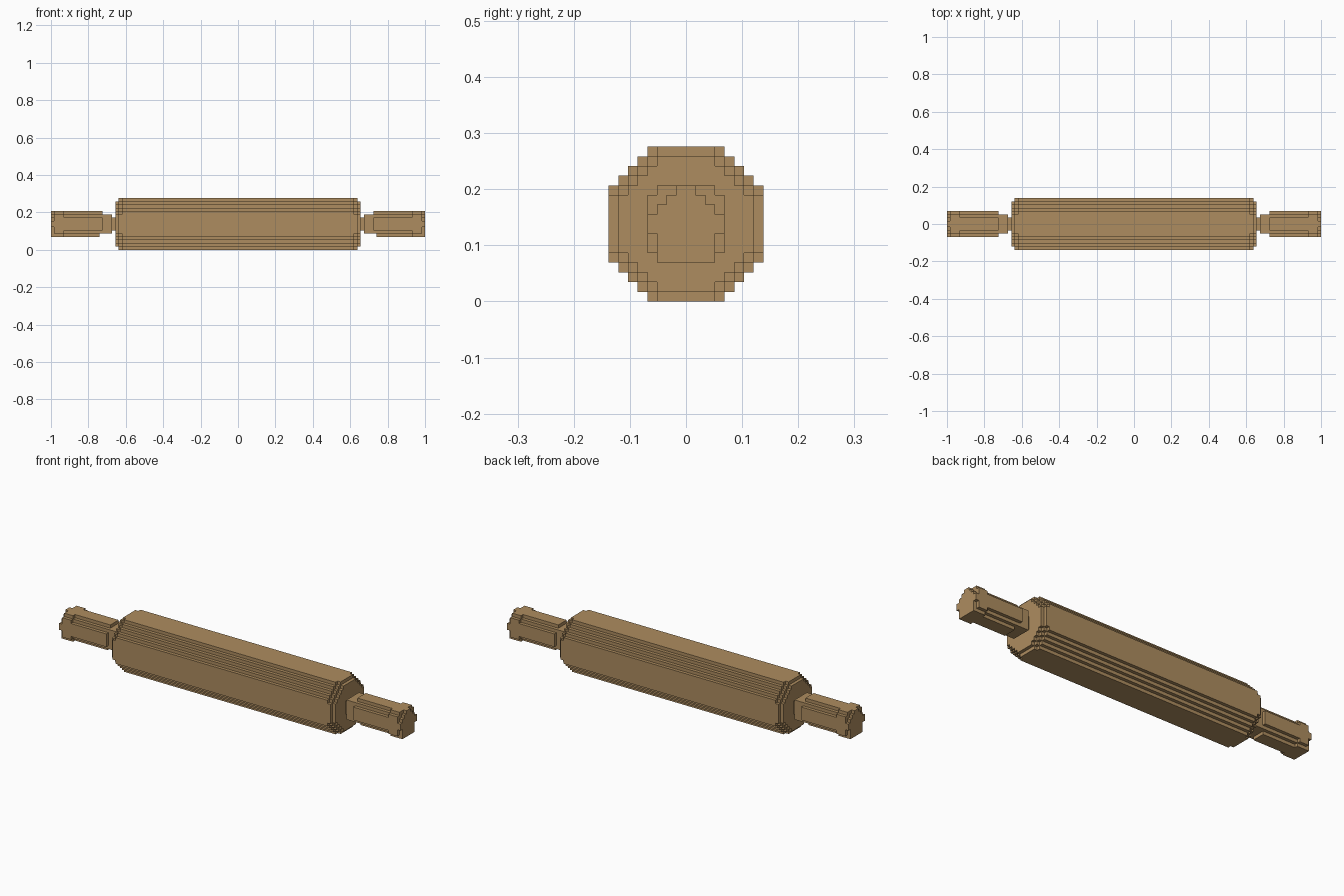
import bpy, bmesh

if "Cube" in bpy.data.objects:
    bpy.data.objects.remove(bpy.data.objects["Cube"])

U = 2 / 116          # size of one block
CZ = 8 * U           # height of the pin axis

wood = bpy.data.materials.new("warm wood")
wood.diffuse_color = (0.42, 0.265, 0.115, 1)
wood.use_nodes = True
wood.node_tree.nodes["Principled BSDF"].inputs["Base Color"].default_value = wood.diffuse_color


def dist(k):
    """Block index counted outward from the axis."""
    return k if k >= 0 else -k - 1


def section(limit, diag):
    """Blocky octagon: square of half-width limit with stepped corners."""
    r = range(-limit, limit)
    return {(j, k) for j in r for k in r if dist(j) + dist(k) <= diag}


def build(name, slices):
    """Slices are (x start, x end, cells); only exposed faces are made."""
    bm = bmesh.new()
    verts = {}

    def face(*pts):
        vs = []
        for p in pts:
            if p not in verts:
                verts[p] = bm.verts.new((p[0] * U, p[1] * U, p[2] * U + CZ))
            vs.append(verts[p])
        bm.faces.new(vs)

    for i, (a, b, cells) in enumerate(slices):
        before = slices[i - 1][2] if i else set()
        after = slices[i + 1][2] if i + 1 < len(slices) else set()
        for j, k in cells:
            J, K = j + 1, k + 1
            if (j, k) not in before:
                face((a, j, k), (a, j, K), (a, J, K), (a, J, k))
            if (j, k) not in after:
                face((b, j, k), (b, J, k), (b, J, K), (b, j, K))
            if (j - 1, k) not in cells:
                face((a, j, k), (b, j, k), (b, j, K), (a, j, K))
            if (J, k) not in cells:
                face((a, J, k), (a, J, K), (b, J, K), (b, J, k))
            if (j, k - 1) not in cells:
                face((a, j, k), (a, J, k), (b, J, k), (b, j, k))
            if (j, K) not in cells:
                face((a, j, K), (b, j, K), (b, J, K), (a, J, K))
    me = bpy.data.meshes.new(name)
    bm.to_mesh(me)
    bm.free()
    me.materials.append(wood)
    bpy.context.collection.objects.link(bpy.data.objects.new(name, me))


def mirrored(slices):
    return [(-b, -a, c) for a, b, c in reversed(slices)]


# Roller with stepped chamfer at both ends
ends = [(36, 37, section(8, 9)), (37, 38, section(7, 8))]
build("roller", mirrored(ends) + [(-36, 36, section(8, 10))] + ends)

# Handle: neck, collar, grip, wider knob and rounded tip
grip = section(4, 4)
tip = {(j, k) for j, k in section(4, 5)
       if (dist(j) + dist(k) <= 3 if k >= 0 else dist(j) < 3 or dist(k) < 1)}
handle = [
    (38, 39, section(2, 2)),
    (39, 42, section(3, 4)),
    (42, 43, {c for c in grip if c[1] > -4}),
    (43, 54, grip),
    (54, 57, section(4, 5)),
    (57, 58, tip),
]
build("right_handle", handle)
build("left_handle", mirrored(handle))
